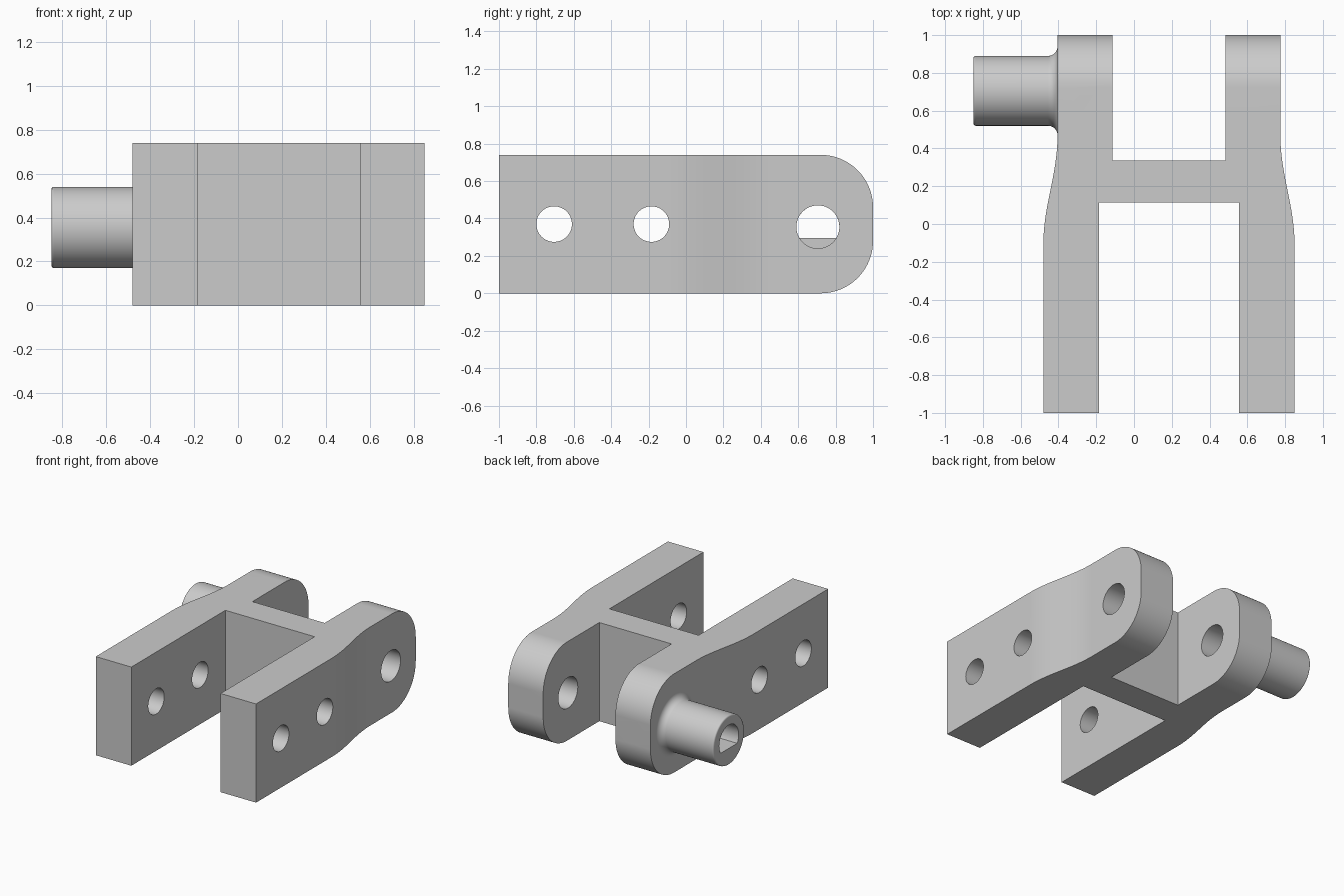
import bpy, bmesh
from math import sin, cos, pi, radians

HEIGHT = 0.74
MID_X = 0.185           # symmetry plane of the two arms
PIN_Y, PIN_Z = 0.705, 0.355

if "Cube" in bpy.data.objects:
    bpy.data.objects.remove(bpy.data.objects["Cube"])

steel = bpy.data.materials.new("plain grey")
steel.use_nodes = True
grey = (0.6, 0.6, 0.6, 1)
steel.diffuse_color = grey
steel.node_tree.nodes["Principled BSDF"].inputs["Base Color"].default_value = grey


def make_object(name, bm):
    bmesh.ops.recalc_face_normals(bm, faces=bm.faces)
    mesh = bpy.data.meshes.new(name)
    bm.to_mesh(mesh)
    bm.free()
    mesh.materials.append(steel)
    obj = bpy.data.objects.new(name, mesh)
    bpy.context.collection.objects.link(obj)
    return obj


def prism(name, outline, low, high, along_x=False):
    """Extrude an outline: (x, y) up z, or (y, z) along x."""
    bm = bmesh.new()
    verts = [bm.verts.new((low, a, b) if along_x else (a, b, low)) for a, b in outline]
    face = bm.faces.new(verts)
    moved = bmesh.ops.extrude_face_region(bm, geom=[face])["geom"]
    shift = (high - low, 0, 0) if along_x else (0, 0, high - low)
    bmesh.ops.translate(bm, vec=shift,
                        verts=[v for v in moved if isinstance(v, bmesh.types.BMVert)])
    return make_object(name, bm)


def arc(cy, cz, r, start, end, steps):
    angles = [radians(start + (end - start) * i / steps) for i in range(steps + 1)]
    return [(cy + r * cos(a), cz + r * sin(a)) for a in angles]


def circle(cy, cz, r, steps=64):
    return arc(cy, cz, r, 0, 360, steps)[:-1]


def combine(target, other, operation):
    """Apply a boolean and discard the second shape."""
    mod = target.modifiers.new("combine", "BOOLEAN")
    mod.operation, mod.object, mod.solver = operation, other, "EXACT"
    bpy.context.view_layer.update()
    graph = bpy.context.evaluated_depsgraph_get()
    result = bpy.data.meshes.new_from_object(target.evaluated_get(graph))
    target.modifiers.clear()
    target.data = result
    bpy.data.objects.remove(other)


# H-shaped plan: front slot, outer flank with an S-bend, rear slot
bend_start, bend_end, steps = -0.11, 0.47, 24
half = [(0.37, 0.115), (0.37, -1), (0.665, -1)]
for i in range(steps + 1):
    t = i / steps
    half.append((0.59 + 0.0375 * (1 + cos(pi * t)),
                 bend_start + (bend_end - bend_start) * t))
half += [(0.59, 1), (0.30, 1), (0.30, 0.335)]
plan = [(MID_X + x, y) for x, y in half]
plan += [(MID_X - x, y) for x, y in reversed(half)]
body = prism("clevis_bracket", plan, 0, HEIGHT)

# Rounded rear ends of the arms
R = 0.28
side = [(-1.1, -0.1), (0.5, -0.1), (0.5, 0)]
side += arc(1 - R, R, R, -90, 0, 20) + arc(1 - R, HEIGHT - R, R, 0, 90, 20)
side += [(0.5, HEIGHT), (0.5, HEIGHT + 0.1), (-1.1, HEIGHT + 0.1)]
combine(body, prism("side_shape", side, -1, 1, True), "INTERSECT")

# Hollow boss: lathed profile with a base fillet and softened rim
wall, end, radius, fillet, rim = -0.405, -0.85, 0.185, 0.05, 0.012
profile = [(wall + 0.06, 0), (wall + 0.06, radius + fillet)]
profile += arc(wall - fillet, radius + fillet, fillet, 0, -90, 10)
profile += arc(end + rim, radius - rim, rim, 90, 180, 4) + [(end, 0)]
bm = bmesh.new()
points = [bm.verts.new((x, PIN_Y, PIN_Z + r)) for x, r in profile]
edges = [bm.edges.new(pair) for pair in zip(points, points[1:])]
bmesh.ops.spin(bm, geom=points + edges, cent=(0, PIN_Y, PIN_Z), axis=(1, 0, 0),
               angle=2 * pi, steps=64, use_merge=False)
bmesh.ops.remove_doubles(bm, verts=bm.verts, dist=0.0001)
combine(body, make_object("boss", bm), "UNION")

# Bolt holes through both front arms
for y in (-0.705, -0.185):
    combine(body, prism("bolt_hole", circle(y, 0.37, 0.095), -1, 1, True), "DIFFERENCE")

# Pin hole: round through the arms, with a flat inside the boss
combine(body, prism("pin_hole", circle(PIN_Y, PIN_Z, 0.115), wall, 1, True), "DIFFERENCE")
keyed = arc(PIN_Y, PIN_Z, 0.115, -31.45, 211.45, 44)
combine(body, prism("keyed_hole", keyed, -1, wall + 0.002, True), "DIFFERENCE")

# Smooth curves, crisp edges
bpy.ops.object.select_all(action="DESELECT")
body.select_set(True)
bpy.context.view_layer.objects.active = body
bpy.ops.object.shade_smooth_by_angle(angle=radians(30))
weighted = body.modifiers.new("even shading", "WEIGHTED_NORMAL")
weighted.keep_sharp = True
